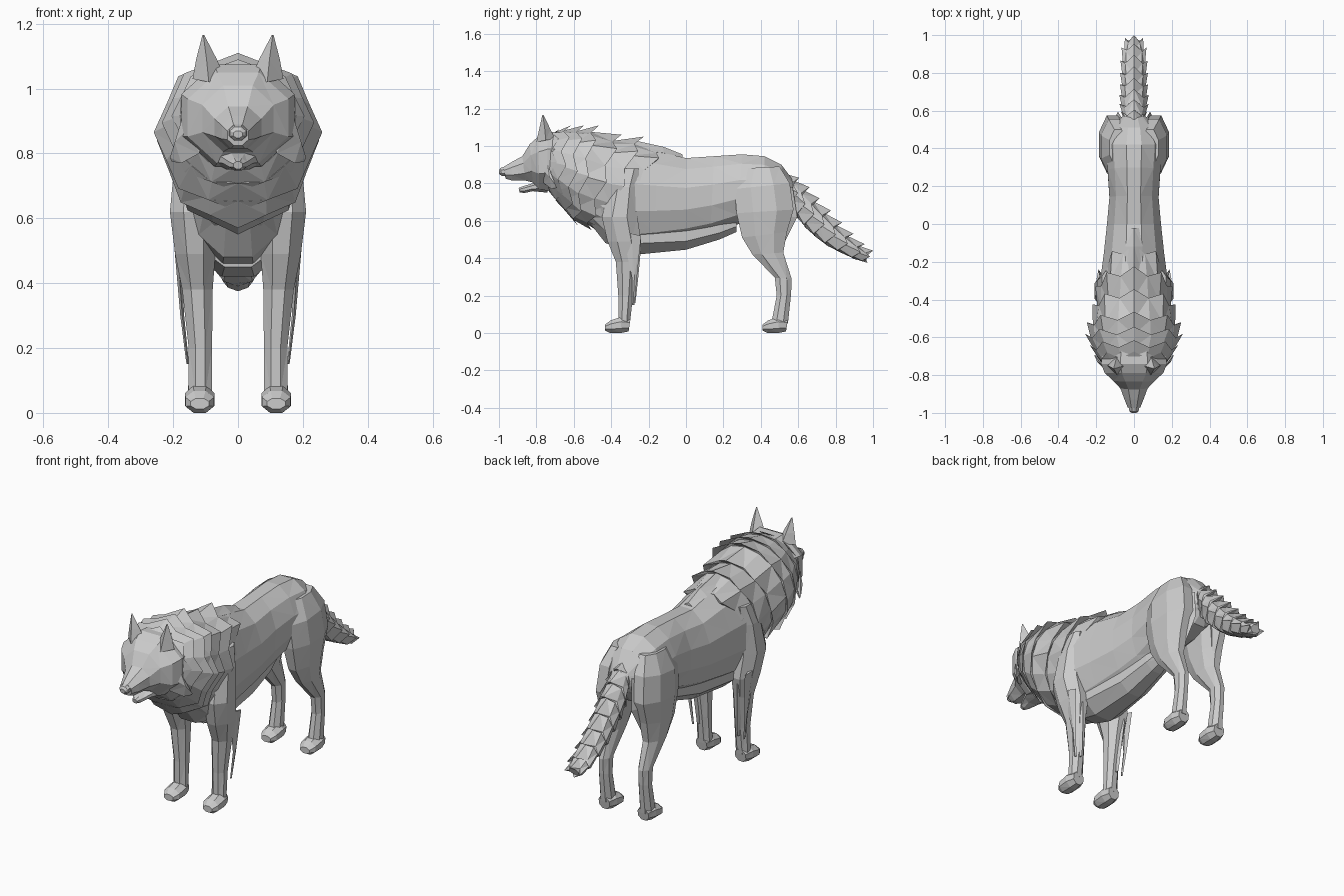
import bpy, bmesh, math


def loft(name, sections, n=8, x0=0.0, jag=None, mirror=False, phase=True):
    """Skin rings given as (edge_a(y,z), edge_b(y,z), half_width[, x_centre]).
    jag = indices of rings whose alternate points become fur spikes."""
    bm = bmesh.new()
    rings = []
    off = math.pi / n if phase else 0
    k = 1 / math.cos(off)
    for i, s in enumerate(sections):
        (ya, za), (yb, zb), w = s[:3]
        x = s[3] if len(s) > 3 else x0
        ring = []
        for j in range(n):
            a = 2 * math.pi * j / n + off
            f, dy = k, 0
            if jag and i in jag:
                f, dy = (1.0, 0.015) if j % 2 == 0 else (0.92, -0.02)
            c, d = math.cos(a) * f, math.sin(a) * f
            ring.append(bm.verts.new((x + w * d,
                                      (ya + yb) / 2 + (ya - yb) / 2 * c + dy,
                                      (za + zb) / 2 + (za - zb) / 2 * c)))
        rings.append(ring)
    for r, q in zip(rings, rings[1:]):
        for j in range(n):
            m = (j + 1) % n
            bm.faces.new((r[j], r[m], q[m], q[j]))
    bm.faces.new(rings[0])
    bm.faces.new(rings[-1])
    bmesh.ops.triangulate(bm, faces=[f for f in bm.faces if len(f.verts) == 4])
    bmesh.ops.recalc_face_normals(bm, faces=bm.faces)
    me = bpy.data.meshes.new(name)
    bm.to_mesh(me)
    bm.free()
    ob = bpy.data.objects.new(name, me)
    bpy.context.collection.objects.link(ob)
    if mirror:
        ob.modifiers.new("Mirror", "MIRROR")
    return ob


def shingles(rims, shrink, lead):
    """Turn a chain of rims into a sawtooth: each layer starts inside the previous rim."""
    out, jag = [rims[0]], []
    for prev, rim in zip(rims, rims[1:]):
        (ya, za), (yb, zb), w = prev
        cy, cz = (ya + yb) / 2, (za + zb) / 2
        inner = lambda y, z: (cy + (y - cy) * shrink - lead, cz + (z - cz) * shrink)
        out.append((inner(ya, za), inner(yb, zb), w * shrink))
        jag.append(len(out))
        out.append(rim)
    (ya, za), (yb, zb), w = rims[-1]
    cy, cz = (ya + yb) / 2, (za + zb) / 2
    out.append(((cy + (ya - cy) * .6, cz + (za - cz) * .6),
                (cy + (yb - cy) * .6, cz + (zb - cz) * .6), w * .6))
    return out, jag


# Torso, from neck to rump
loft("torso", [
    ((-.60, .95), (-.54, .62), .13),
    ((-.46, 1.0), (-.43, .48), .165),
    ((-.30, 1.0), (-.32, .45), .18),
    ((-.15, .97), (-.17, .47), .16),
    ((.00, .935), (.00, .50), .143),
    ((.15, .945), (.13, .53), .13),
    ((.30, .955), (.27, .58), .14),
    ((.42, .945), (.42, .60), .15),
    ((.51, .90), (.52, .63), .12),
    ((.585, .80), (.57, .70), .05)], n=12)

# Belly fur keel
loft("belly_fur", [
    ((-.38, .60), (-.36, .45), .10),
    ((-.25, .62), (-.25, .42), .12),
    ((.00, .60), (.00, .445), .09),
    ((.18, .62), (.18, .50), .07),
    ((.27, .64), (.27, .54), .05)])

# Layered mane around the neck
rims = [((-.73, 1.03), (-.75, .78), .165),
        ((-.69, 1.09), (-.72, .74), .205),
        ((-.63, 1.11), (-.68, .68), .235),
        ((-.56, 1.11), (-.63, .62), .26),
        ((-.48, 1.11), (-.59, .57), .25),
        ((-.36, 1.06), (-.52, .55), .22),
        ((-.24, 1.05), (-.45, .52), .205),
        ((-.12, .99), (-.38, .62), .165)]
secs, jag = shingles(rims, .87, .02)
loft("mane", secs, n=16, jag=jag, phase=False)

# Withers tuft
loft("withers_tuft", [
    ((-.28, 1.03), (-.28, .94), .05),
    ((-.12, .995), (-.12, .93), .045),
    ((-.02, .955), (-.02, .92), .03)], n=4, phase=False)

# Head with tapering muzzle
loft("head", [
    ((-.64, 1.07), (-.66, .78), .16),
    ((-.74, 1.075), (-.74, .76), .175),
    ((-.79, 1.05), (-.785, .77), .155),
    ((-.835, 1.01), (-.82, .805), .11),
    ((-.875, .945), (-.86, .815), .072),
    ((-.93, .915), (-.93, .815), .05),
    ((-.975, .888), (-.965, .825), .033)])
loft("nose", [
    ((-.965, .892), (-.96, .84), .028),
    ((-.992, .882), (-.985, .84), .025),
    ((-1.0, .87), (-.998, .848), .014)])
loft("lower_jaw", [
    ((-.74, .83), (-.74, .75), .08),
    ((-.82, .80), (-.82, .758), .048),
    ((-.87, .785), (-.865, .748), .028),
    ((-.895, .775), (-.89, .752), .014)])
loft("ear", [
    ((-.80, 1.02), (-.70, 1.04), .05, .09),
    ((-.785, 1.09), (-.725, 1.09), .032, .097),
    ((-.768, 1.165), (-.762, 1.165), .003, .107)], n=4, mirror=True, phase=False)
loft("cheek_tuft", [
    ((-.79, .96), (-.76, .80), .03, .12),
    ((-.74, .90), (-.72, .77), .02, .175),
    ((-.70, .80), (-.69, .775), .005, .205)], n=4, mirror=True, phase=False)

# Front legs with shoulders
loft("front_leg", [
    ((-.34, .88), (-.25, .88), .03, .14),
    ((-.41, .78), (-.255, .78), .055, .14),
    ((-.45, .62), (-.26, .62), .072, .138),
    ((-.42, .49), (-.24, .49), .062, .132),
    ((-.375, .38), (-.262, .38), .047, .125),
    ((-.362, .20), (-.283, .20), .036, .116),
    ((-.36, .06), (-.30, .05), .036, .116)], mirror=True)
loft("leg_feather", [
    ((-.34, .54), (-.24, .52), .010, .188),
    ((-.29, .30), (-.262, .30), .006, .172),
    ((-.29, .15), (-.275, .15), .004, .155)], n=4, mirror=True, phase=False)
loft("elbow_feather", [
    ((-.30, .48), (-.24, .46), .02, .14),
    ((-.30, .30), (-.255, .30), .012, .13),
    ((-.30, .16), (-.27, .16), .005, .122)], n=4, mirror=True, phase=False)

# Hind legs with haunches
loft("hind_leg", [
    ((.31, .88), (.50, .89), .045, .085),
    ((.26, .77), (.555, .80), .070, .105),
    ((.27, .64), (.575, .66), .072, .114),
    ((.30, .51), (.54, .54), .056, .118),
    ((.355, .42), (.52, .43), .042, .12),
    ((.475, .295), (.565, .29), .031, .12),
    ((.485, .20), (.562, .21), .030, .12),
    ((.46, .07), (.545, .05), .034, .12)], mirror=True)
loft("haunch_tuft", [
    ((.50, .78), (.57, .78), .025, .07),
    ((.50, .62), (.595, .62), .022, .085),
    ((.50, .50), (.525, .48), .006, .10)], n=4, mirror=True, phase=False)

# Paws
for name, y in (("front_paw", -.432), ("hind_paw", .41)):
    loft(name, [
        ((y, .045), (y, .012), .028),
        ((y + .03, .068), (y + .025, 0), .044),
        ((y + .085, .085), (y + .085, 0), .046),
        ((y + .135, .075), (y + .125, .008), .032)], x0=.118, mirror=True)

# Bushy tail in overlapping layers
top = [(.52, .87), (.59, .83), (.645, .78), (.70, .72), (.76, .655), (.82, .59), (.88, .53), (.94, .475), (.985, .44)]
bot = [(.55, .72), (.575, .67), (.60, .60), (.64, .55), (.69, .505), (.75, .46), (.82, .425), (.90, .39), (.955, .375)]
wid = [.05, .07, .078, .078, .074, .074, .072, .066, .048]
secs, jag = shingles(list(zip(top, bot, wid)), .80, .012)
loft("tail", secs, n=8, jag=jag, phase=False)
